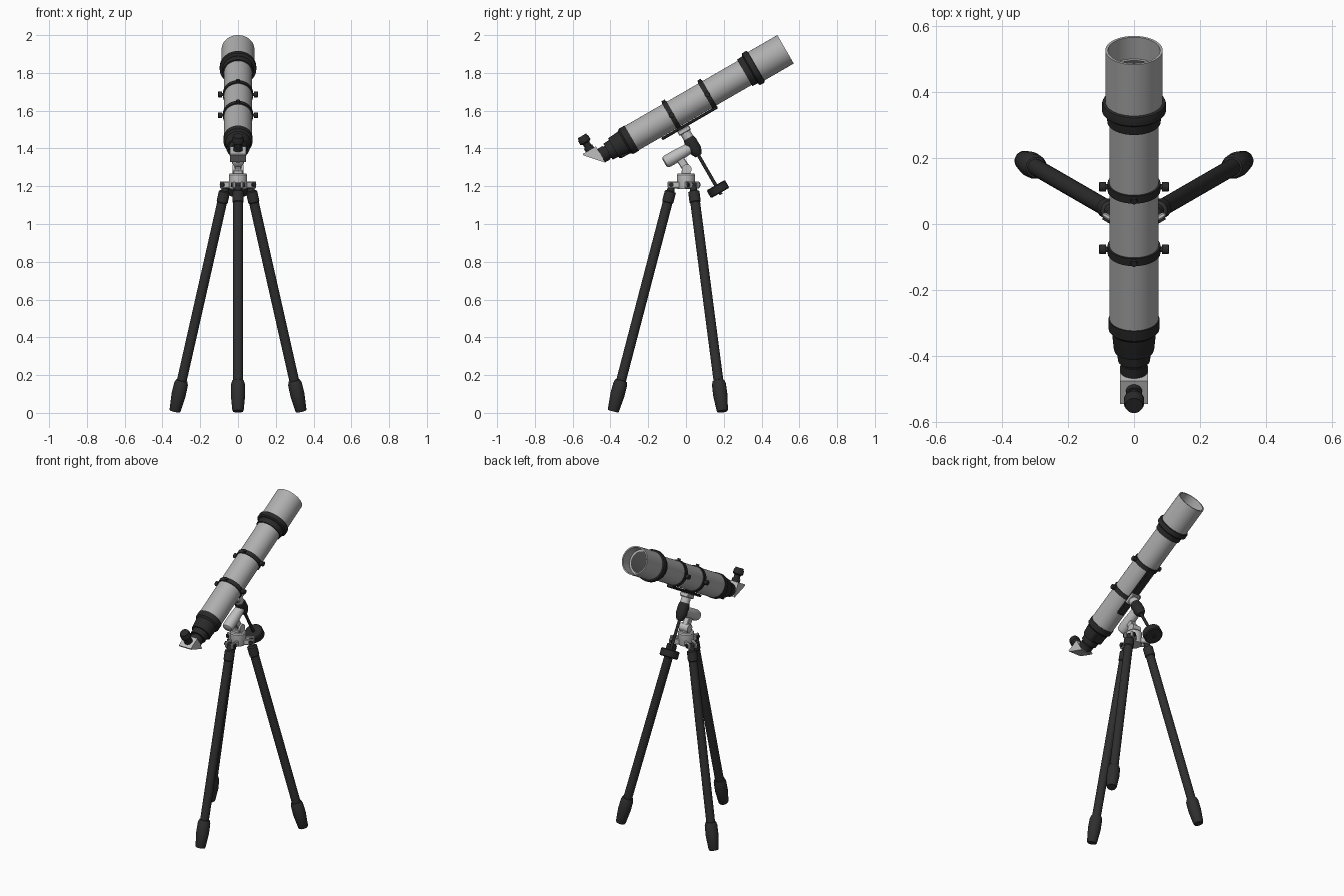
import bpy, bmesh, math
from mathutils import Vector, Matrix

if "Cube" in bpy.data.objects:
    bpy.data.objects.remove(bpy.data.objects["Cube"])


def material(name, rgb):
    m = bpy.data.materials.new(name)
    m.diffuse_color = (*rgb, 1)
    m.use_nodes = True
    m.node_tree.nodes["Principled BSDF"].inputs["Base Color"].default_value = m.diffuse_color
    return m


TUBE = material("tube_grey", (0.43, 0.43, 0.43))
METAL = material("mount_grey", (0.52, 0.52, 0.52))
BLACK = material("black", (0.022, 0.022, 0.023))
LEG = material("leg_charcoal", (0.028, 0.028, 0.029))
GLASS = material("lens_dark_grey", (0.06, 0.06, 0.063))

# Telescope frame: s runs from the front opening backward, v is up from the axis
TILT = math.radians(30)
FRONT = Vector((0, 0.527, 1.925))
BACK = Vector((0, -math.cos(TILT), -math.sin(TILT)))
UP = Vector((0, -math.sin(TILT), math.cos(TILT)))
SIDE = Vector((1, 0, 0))


def at(s, v=0.0, x=0.0):
    return FRONT + BACK * s + UP * v + SIDE * x


def finish(name, bm, mat):
    bmesh.ops.recalc_face_normals(bm, faces=bm.faces)
    me = bpy.data.meshes.new(name)
    bm.to_mesh(me)
    bm.free()
    me.materials.append(mat)
    ob = bpy.data.objects.new(name, me)
    bpy.context.collection.objects.link(ob)
    bpy.ops.object.select_all(action='DESELECT')
    ob.select_set(True)
    bpy.context.view_layer.objects.active = ob
    bpy.ops.object.shade_smooth_by_angle(angle=math.radians(32))
    return ob


def lathe(name, origin, axis, profile, mat, n=40, loop=False):
    """Revolve (distance, radius) points about an axis; ends capped unless looped."""
    axis = Vector(axis).normalized()
    rot = axis.to_track_quat('Z', 'Y')
    bm = bmesh.new()
    rings = []
    for d, r in profile:
        rings.append([bm.verts.new(Vector(origin) + rot @ Vector(
            (r * math.cos(2 * math.pi * i / n), r * math.sin(2 * math.pi * i / n), d)))
            for i in range(n)])
    pairs = list(zip(rings, rings[1:]))
    if loop:
        pairs.append((rings[-1], rings[0]))
    for a, b in pairs:
        for i in range(n):
            j = (i + 1) % n
            bm.faces.new((a[i], a[j], b[j], b[i]))
    if not loop:
        bm.faces.new(rings[0])
        bm.faces.new(rings[-1])
    return finish(name, bm, mat)


def rod(name, a, b, r, mat, n=32):
    a, b = Vector(a), Vector(b)
    return lathe(name, a, b - a, [(0, r), ((b - a).length, r)], mat, n)


def block(name, centre, axes, size, mat, bevel=0.004):
    bm = bmesh.new()
    bmesh.ops.create_cube(bm, size=1)
    bmesh.ops.scale(bm, vec=size, verts=bm.verts)
    bmesh.ops.bevel(bm, geom=list(bm.edges), offset=bevel, segments=1, affect='EDGES')
    m = Matrix([Vector(a).normalized() for a in axes]).transposed().to_4x4()
    bmesh.ops.transform(bm, matrix=Matrix.Translation(centre) @ m, verts=bm.verts)
    return finish(name, bm, mat)


# Optical tube, dew shield and lens
lathe("main_tube", FRONT, BACK, [(0.2, 0.074), (0.95, 0.074)], TUBE, 56)
lathe("dew_shield", FRONT, BACK,
      [(0, 0.087), (0.2, 0.087), (0.2, 0.079), (0, 0.079)], TUBE, 56, loop=True)
lathe("lens_cell", FRONT, BACK, [(0.076, 0.0795), (0.12, 0.0795)], TUBE, 48)
lathe("front_lens", FRONT, BACK, [(0.071, 0.062), (0.073, 0.067), (0.078, 0.067)], GLASS, 48)
lathe("shield_collar", FRONT, BACK,
      [(0.18, 0.088), (0.182, 0.095), (0.187, 0.097), (0.21, 0.097), (0.215, 0.092),
       (0.217, 0.083), (0.25, 0.081), (0.25, 0.07)], BLACK, 56)

# Tube rings with side knobs and a top screw
for k, s in enumerate((0.478, 0.697)):
    tag = ("front", "rear")[k]
    lathe(tag + "_tube_ring", FRONT, BACK,
          [(s - 0.013, 0.072), (s - 0.013, 0.08), (s + 0.013, 0.08), (s + 0.013, 0.072)],
          BLACK, 56)
    for sx in (-1, 1):
        lathe(tag + "_ring_knob", at(s, 0, 0.07 * sx), SIDE * sx,
              [(0, 0.008), (0.015, 0.008), (0.015, 0.015), (0.034, 0.015), (0.036, 0.012)],
              BLACK, 20)
    rod(tag + "_ring_screw", at(s, 0.076), at(s, 0.09), 0.01, BLACK, 16)
    block(tag + "_ring_foot", at(s, -0.079), (SIDE, BACK, UP), (0.04, 0.026, 0.016), BLACK)

# Focuser
lathe("focuser", FRONT, BACK,
      [(0.94, 0.07), (0.94, 0.077), (0.975, 0.077), (0.985, 0.067), (1.04, 0.062),
       (1.05, 0.06), (1.05, 0.051), (1.085, 0.049), (1.085, 0.036), (1.095, 0.036),
       (1.095, 0.041), (1.128, 0.041)], BLACK, 48)
block("focuser_housing", at(1.012, -0.04), (SIDE, BACK, UP), (0.07, 0.06, 0.05), BLACK)

# Star diagonal: a right-angle prism
bm = bmesh.new()
caps = [[bm.verts.new(at(s, v, x)) for s, v in
         ((1.126, 0.057), (1.126, -0.034), (1.134, -0.034), (1.207, 0.048), (1.207, 0.057))]
        for x in (-0.043, 0.043)]
for c in caps:
    bm.faces.new(c)
for i in range(5):
    j = (i + 1) % 5
    bm.faces.new((caps[0][i], caps[0][j], caps[1][j], caps[1][i]))
finish("diagonal_prism", bm, METAL)

# Eyepiece
lathe("eyepiece", at(1.163, 0.055), UP,
      [(0, 0.025), (0.022, 0.025), (0.022, 0.019), (0.042, 0.019), (0.05, 0.031),
       (0.072, 0.031), (0.08, 0.026), (0.087, 0.026)], BLACK, 32)

# Saddle plate, declination axis and counterweight
DEC = 0.68
block("dovetail_plate", at(0.635, -0.084), (SIDE, BACK, UP), (0.045, 0.34, 0.016), BLACK)
block("saddle", at(DEC, -0.104), (SIDE, BACK, UP), (0.06, 0.07, 0.026), METAL)
lathe("declination_neck", at(DEC, -0.1), -UP, [(0, 0.028), (0.055, 0.028)], METAL)
lathe("declination_housing", at(DEC, -0.15), -UP,
      [(0, 0.029), (0.02, 0.034), (0.07, 0.034), (0.09, 0.028), (0.108, 0.018)], BLACK)
rod("counterweight_shaft", at(DEC, -0.25), at(DEC, -0.495), 0.009, BLACK, 20)
lathe("counterweight", at(DEC, -0.438), -UP,
      [(0, 0.05), (0.005, 0.056), (0.043, 0.056), (0.048, 0.05)], BLACK, 40)

# Polar axis body and latitude pivot
lathe("polar_housing", at(0.69, -0.2), BACK,
      [(0, 0.028), (0.03, 0.03), (0.09, 0.034), (0.145, 0.034), (0.16, 0.03), (0.166, 0.02)],
      METAL)
pivot = Vector((0, 0.004, 1.29))
arm = at(0.775, -0.2) - pivot
block("latitude_arm", pivot + arm * 0.5, (SIDE, SIDE.cross(arm), arm),
      (0.036, 0.042, arm.length), METAL)
rod("latitude_pivot", pivot - SIDE * 0.03, pivot + SIDE * 0.03, 0.026, METAL)
block("pivot_base", (0, 0, 1.265), (SIDE, (0, 1, 0), (0, 0, 1)), (0.05, 0.05, 0.04), METAL)

# Tripod head
lathe("tripod_head", (0, 0, 1.185), (0, 0, 1),
      [(0, 0.044), (0.01, 0.048), (0.075, 0.048), (0.082, 0.043)], METAL)

# Three tripod legs
for name, deg in (("front_leg", -90), ("right_leg", 30), ("left_leg", 150)):
    a = math.radians(deg)
    out = Vector((math.cos(a), math.sin(a), 0))
    tan = Vector((-math.sin(a), math.cos(a), 0))
    foot = out * 0.386 + Vector((0, 0, 0.008))
    top = out * 0.079 + Vector((0, 0, 1.185))
    d = top - foot
    L = d.length
    for sx in (-1, 1):
        block(name + "_lug", out * 0.062 + tan * 0.021 * sx + Vector((0, 0, 1.207)),
              (out, tan, (0, 0, 1)), (0.07, 0.016, 0.036), METAL)
    bolt = out * 0.078 + Vector((0, 0, 1.208))
    rod(name + "_bolt", bolt - tan * 0.036, bolt + tan * 0.036, 0.013, BLACK, 20)
    lathe(name, foot, d,
          [(0.1, 0.026), (L - 0.075, 0.026), (L - 0.07, 0.03), (L - 0.015, 0.03),
           (L - 0.01, 0.02), (L + 0.02, 0.017)], LEG, 32)
    lathe(name + "_foot", foot, d,
          [(0, 0.027), (0.006, 0.03), (0.09, 0.038), (0.15, 0.037), (0.168, 0.031),
           (0.17, 0.026)], LEG, 32)
